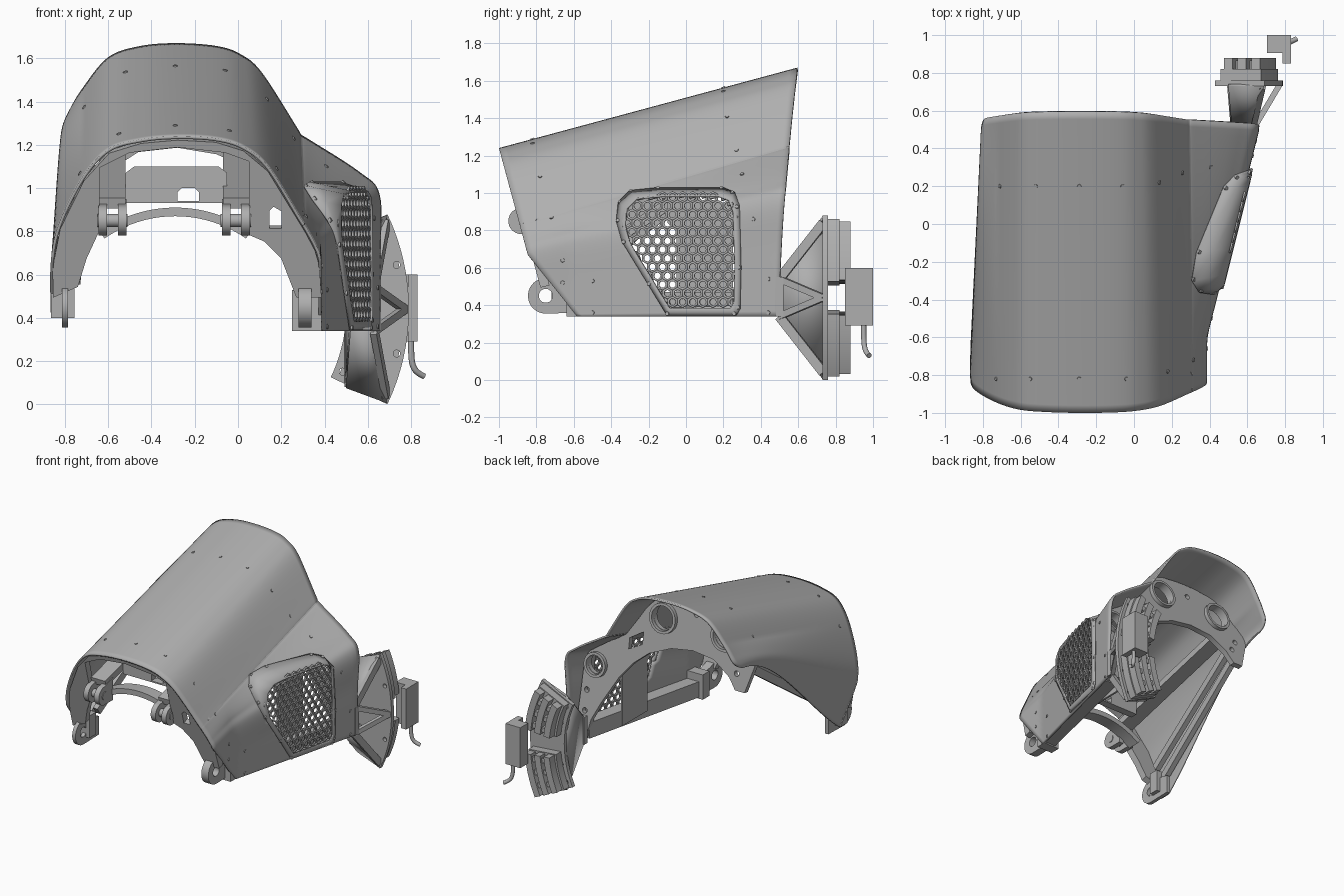
import bpy, bmesh
from math import sin, cos, pi, radians, atan
from mathutils import Vector, Matrix
from mathutils.bvhtree import BVHTree

cube = bpy.data.objects.get("Cube")
if cube:
    bpy.data.objects.remove(cube)

grey = bpy.data.materials.new("plain grey")
grey.use_nodes = True
grey.diffuse_color = (0.43, 0.43, 0.43, 1)
grey.node_tree.nodes["Principled BSDF"].inputs["Base Color"].default_value = grey.diffuse_color
parts = []


def add(name, data):
    ob = bpy.data.objects.new(name, data)
    bpy.context.collection.objects.link(ob)
    data.materials.append(grey)
    parts.append(ob)
    return ob


def mesh(name, verts, faces, thick, offset=-1):
    me = bpy.data.meshes.new(name)
    me.from_pydata(verts, [], faces)
    mod = add(name, me).modifiers.new("thickness", 'SOLIDIFY')
    mod.thickness, mod.offset = thick, offset


def select(obs):
    bpy.ops.object.select_all(action='DESELECT')
    for ob in obs:
        ob.select_set(True)
    bpy.context.view_layer.objects.active = obs[0]


def plate(name, loops, at, depth, tilt=0, sideways=False):
    """Flat plate from an outline and its holes, facing y, or x if sideways."""
    cu = bpy.data.curves.new(name, 'CURVE')
    cu.dimensions, cu.fill_mode, cu.extrude = '2D', 'BOTH', depth / 2
    for loop in loops:
        sp = cu.splines.new('POLY')
        sp.points.add(len(loop) - 1)
        for p, (a, b) in zip(sp.points, loop):
            p.co = (a, b / cos(tilt), 0, 1)
        sp.use_cyclic_u = True
    ob = add(name, cu)
    ob.rotation_euler = (pi / 2 + tilt, 0, pi / 2 if sideways else 0)
    ob.location = (at, 0, 0) if sideways else (0, at, 0)
    select([ob])
    bpy.ops.object.convert(target='MESH')


def arc(c, r, a0, a1, n=20):
    return [(c[0] + r * cos(radians(a0 + (a1 - a0) * i / n)),
             c[1] + r * sin(radians(a0 + (a1 - a0) * i / n))) for i in range(n + 1)]


def circle(x, z, r):
    return arc((x, z), r, 0, 345, 23)


def sector(c, r0, r1, a0, a1):
    return arc(c, r1, a0, a1) + arc(c, r0, a1, a0)


def beam(name, a, b, w, h):
    a, b = Vector(a), Vector(b)
    bm = bmesh.new()
    bmesh.ops.create_cube(bm, size=1)
    rot = (b - a).to_track_quat('Y', 'Z').to_matrix().to_4x4()
    bm.transform(Matrix.Translation((a + b) / 2) @ rot @ Matrix.Diagonal((w, (b - a).length, h, 1)))
    me = bpy.data.meshes.new(name)
    bm.to_mesh(me)
    add(name, me)


def box(name, x0, x1, y0, y1, z0, z1):
    x, z = (x0 + x1) / 2, (z0 + z1) / 2
    beam(name, (x, y0, z), (x, y1, z), x1 - x0, z1 - z0)


def inside(p, poly):
    hit = False
    for (a, b), (c, d) in zip(poly, poly[1:] + poly[:1]):
        if (b > p[1]) != (d > p[1]) and p[0] < a + (p[1] - b) * (c - a) / (d - b):
            hit = not hit
    return hit


# cowl: front and rear cross-sections (x, z), joined by a ruled skin
front = [(-.865, .4), (-.866, .65), (-.83, .83), (-.72, 1.05), (-.6, 1.18), (-.45, 1.225), (-.28, 1.24),
         (-.1, 1.23), (.03, 1.19), (.145, 1.095), (.29, .862), (.31, .83), (.322, .81), (.365, .73),
         (.386, .66), (.386, .5), (.386, .34)]
rear = [(-.812, 1.26), (-.805, 1.3), (-.78, 1.36), (-.72, 1.46), (-.6, 1.605), (-.45, 1.657), (-.28, 1.67),
        (-.1, 1.657), (.01, 1.62), (.11, 1.535), (.27, 1.285), (.293, 1.247), (.33, 1.224), (.56, 1.076),
        (.655, .97), (.66, .7), (.66, .34)]


def spline(pts, u):
    i = min(int(u), len(pts) - 2)
    f = u - i
    p = [Vector(pts[max(0, min(len(pts) - 1, i + k))]) for k in (-1, 0, 1, 2)]
    return p[1] + .5 * f * (p[2] - p[0] + f * (2 * p[0] - 5 * p[1] + 4 * p[2] - p[3]
                                             + f * (3 * (p[1] - p[2]) + p[3] - p[0])))


def skin(u, t):
    a, b = spline(front, u), spline(rear, u)
    y0 = -1 + (1.24 - a.y) * .27 if a.y > .67 else -.846 + (.67 - a.y) * .8
    y1 = .495 + .1 * max(0, (b.y - .34) / 1.33) ** 1.5 - .09 * max(0, 1 - u / 2) ** 2
    y = y0 + (y1 - y0) * t
    w = max(0, min(1, (u - 11) / 2))
    s = t + w * (max(0, min(1, (y + .6) / 1.1)) - t)
    bow = .75 * max(0, 1 - (u / 3) ** 2) * t * t * (1 - t)
    return Vector((a.x + (b.x - a.x) * s, y, a.y + (b.y - a.y) * t + bow))


def wall(y):
    return .386 + .249 * max(0, y + .6)


vent = [(-.37, .85), (-.36, .95), (-.3, 1.01), (-.15, 1.025), (.2, 1.025), (.26, 1), (.285, .93),
        (.295, .6), (.29, .38), (.27, .345), (-.1, .345), (-.2, .51), (-.34, .74)]


def shrink(k):
    return [(y * k, .67 + (z - .67) * k) for y, z in vent]


NU, NT = 128, 40
verts = [skin(16 * i / NU, j / NT) for i in range(NU + 1) for j in range(NT + 1)]
n = NT + 1
faces = [(i * n + j, i * n + n + j, i * n + n + j + 1, i * n + j + 1) for i in range(NU) for j in range(NT)]
tree = BVHTree.FromPolygons(verts, faces)
hole = shrink(.88)


def behind_vent(f):
    c = sum((verts[k] for k in f), Vector()) / 4
    return c.x > .25 and inside((c.y, c.z), hole)


mesh("cowl", verts, [f for f in faces if not behind_vent(f)], .014)

# vent: flat flange on the cowl, stepping up to a perforated grille
def side_x(y, z):
    hit = tree.ray_cast(Vector((3, y, z)), Vector((-1, 0, 0)))[0]
    return hit.x if hit else wall(y)


m = len(vent)
ring = [(side_x(y, z) + .008, y, z) for y, z in vent]
ring += [(.6 * side_x(y, z) + .4 * wall(y) + .014, y, z) for y, z in shrink(.94)]
ring += [(wall(y) + .02, y, z) for y, z in hole]
mesh("vent_flange", ring, [(r * m + i, r * m + (i + 1) % m, r * m + m + (i + 1) % m, r * m + m + i)
                           for r in (0, 1) for i in range(m)], .01, 0)
gv, gf = [], []
pitch = .054
for row in range(14):
    for col in range(14):
        y, z = -.37 + pitch * (col + .5 * (row % 2)), .37 + row * pitch * .866
        if not inside((y, z), hole):
            continue
        base = len(gv)
        for k in range(12):
            a = k * pi / 6 + pi / 6
            edge = pitch / 2 / (1 if k % 2 else cos(pi / 6))
            for r in (edge, .0175):
                gv.append((wall(y + r * cos(a)) + .014, y + r * cos(a), z + r * sin(a)))
        for k in range(12):
            q = base + 2 * ((k + 1) % 12)
            gf.append((base + 2 * k, q, q + 1, base + 2 * k + 1))
mesh("vent_grille", gv, gf, .01)
plate("vent_backing", [[(-.05, .42), (.25, .42), (.25, .95), (-.1, .95), (-.1, .84), (-.05, .8)]],
      .37, .015, sideways=True)

# screws set into the cowl and flange
bm = bmesh.new()
spots = [((3, y, z), (-1, 0, 0), 0) for y, z in (
    (-.78, 1.09), (-.72, .87), (-.66, .64), (-.66, .52), (-.5, .53), (-.5, .36), (.22, 1.41), (.27, 1.23),
    (.3, 1.1), (.36, .86), (.44, .54), (.44, .36))]
spots += [((x, y, 3), (0, 0, -1), 0) for y, xs in (
    (.2, (-.71, -.52, -.29, -.06)), (-.82, (-.73, -.55, -.29, -.04))) for x in xs]
spots += [((3, y, z), (-1, 0, 0), .016) for y, z in shrink(.97)]
for start, aim, lift in spots:
    p, nrm = tree.ray_cast(Vector(start), Vector(aim))[:2]
    if p:
        turn = nrm.to_track_quat('Z', 'Y').to_matrix().to_4x4()
        bmesh.ops.create_cone(bm, segments=12, radius1=.012, radius2=.01, depth=.01, cap_ends=True,
                              matrix=Matrix.Translation(p + nrm * lift) @ turn)
me = bpy.data.meshes.new("screws")
bm.to_mesh(me)
add("screws", me)

# front frame with its legs, hoop and window
hoop = [(x * .985 - .004, z - .012) for x, z in front[1:15]]
inner = [(.386, .5), (.27, .5), (.2, .68), (.12, .76), (.05, .79), (.05, 1.13), (-.06, 1.17), (-.28, 1.195),
         (-.5, 1.17), (-.64, 1.1), (-.64, .81), (-.7, .68), (-.74, .55), (-.855, .5)]
window = [(.145, .82), (.2, .82), (.2, .9), (.165, .92), (.145, .9)]
plate("front_frame", [hoop + inner, window], -.62, .05, radians(15))

# rear bulkhead: leaning plate cut to the cowl's inside, with round ports
lean = .17


def rim(u):
    return min((skin(u, .6 + .01 * j) for j in range(41)), key=lambda p: abs(p.y + lean * p.z - .5))


bulk = [(-.2 + (p.x + .2) * .972, .9 + (p.z - .9) * .972) for p in (rim(k / 4) for k in range(1, 65))]
bulk += [(.53, .36), (.5, .5), (.43, .64), (.3, .86), (.2, .98), (.08, 1.08), (-.1, 1.16), (-.28, 1.19),
         (-.46, 1.17), (-.6, 1.08), (-.66, 1), (-.74, 1)]
ports = [(-.02, 1.365, .09), (-.54, 1.365, .09), (.5, .9, .07)]
slots = [[(.14, 1.13), (.25, 1.07), (.25, 1.15), (.14, 1.22)]]
small = [circle(x, z, .02) for x, z in ((-.7, 1.2), (-.66, 1.12), (-.28, 1.45), (.56, .7), (.56, .55))]
plate("rear_bulkhead", [bulk] + [circle(*p) for p in ports] + slots + small, .5, .04, atan(lean))
for x, z, r in ports:
    plate("port_collar", [circle(x, z, r + .02), circle(x, z, r)], .52, .06, atan(lean))

# lengthwise rails, clevises and cross members
for x in (-.58, -.01):
    beam("top_rail", (x, -.86, .93), (x, .27, 1.22), .12, .05)
    for s in (-1, 1):
        plate("clevis_cheek", [arc((-.88, .85), .07, 90, 270) + [(-.78, .78), (-.78, .95)]],
              x + s * .045, .04, sideways=True)
    plate("clevis_pin", [circle(-.88, .85, .03)], x, .14, sideways=True)
for k in range(2):
    beam("left_rail", (-.82 + k * .07, -.64, .52 + k * .06), (-.76 + k * .07, .27, 1.16 + k * .02), .04, .06)
beam("right_rail", (.325, -.6, .41), (.565, .42, .41), .1, .12)
plate("cross_beam", [[(-.52, .93), (-.05, .93), (-.05, 1.07), (-.09, 1.1), (-.48, 1.1), (-.52, 1.07)],
                     [(-.28, .94), (-.18, .94), (-.18, .98), (-.2, 1), (-.26, 1), (-.28, .98)]], -.62, .06)
plate("cross_arch", [sector((-.29, .3), .57, .61, 55, 125)], -.74, .1)

# hinge blocks and lugs at the front feet
box("left_foot", -.865, -.755, -.72, -.64, .4, .57)
box("right_foot", .25, .386, -.64, -.56, .34, .53)
for x, w in ((-.8, .028), (.31, .06)):
    plate("hinge_lug", [arc((-.75, .45), .095, 60, 270) + [(-.56, .36), (-.56, .5)],
                        circle(-.75, .45, .037)], x, w, sideways=True)

# rear fan-shaped bracket
axis = (-.23, .44)
bolts = [circle(*arc(axis, r, a, a, 1)[0], .016) for a in (-22, -12, 12, 22) for r in (.77, .985)]
plate("fan_plate", [sector(axis, .73, 1.02, -25.5, 25.5)] + bolts, .745, .03)
for s in (-1, 1):
    zs = [.44 + s * d for d in (.1, .43, .36)]
    mesh("bracket_web", [(.52, .5, zs[0]), (.64, .5, zs[0]), (.69, .735, zs[1]), (.5, .735, zs[2])],
         [(0, 1, 2, 3)], .015, 0)
    beam("bracket_strut", (.63, .5, zs[0]), (.685, .735, zs[1] - s * .03), .03, .05)
    beam("bracket_brace", (.63, .5, zs[0]), (.77, .735, .44), .03, .035)
    lo, hi = (5, 25) if s > 0 else (-25, -5)
    plate("module_base", [sector(axis, .76, .995, lo, hi)], .79, .06)
    for r in (.775, .855, .935):
        plate("module_ridge", [sector(axis, r, r + .05, lo + .5, hi - .5)], .845, .07)
    for a in (8, 14, 20):
        plate("module_bar", [sector(axis, .785, .97, s * a - 1.2, s * a + 1.2)], .825, .08)
mesh("bracket_inner_web", [(.52, .5, .34), (.52, .5, .54), (.5, .735, .8), (.5, .735, .08)],
     [(0, 1, 2, 3)], .015, 0)
box("bracket_root", .5, .66, .48, .52, .34, .55)

# connector box and cable
box("connector_box", .705, .83, .905, 1, .29, .6)
box("connector_hook", .785, .83, .85, .91, .29, .6)
cu = bpy.data.curves.new("cable", 'CURVE')
cu.dimensions, cu.bevel_depth, cu.use_fill_caps = '3D', .014, True
sp = cu.splines.new('NURBS')
path = [(.8, .95, .31), (.8, .95, .25), (.8, .95, .17), (.83, .965, .145), (.86, .98, .13)]
sp.points.add(len(path) - 1)
for p, c in zip(sp.points, path):
    p.co = (*c, 1)
sp.use_endpoint_u = True
select([add("cable", cu)])
bpy.ops.object.convert(target='MESH')

# smooth shading with crisp edges
select(parts)
bpy.ops.object.shade_smooth_by_angle(angle=radians(32))
